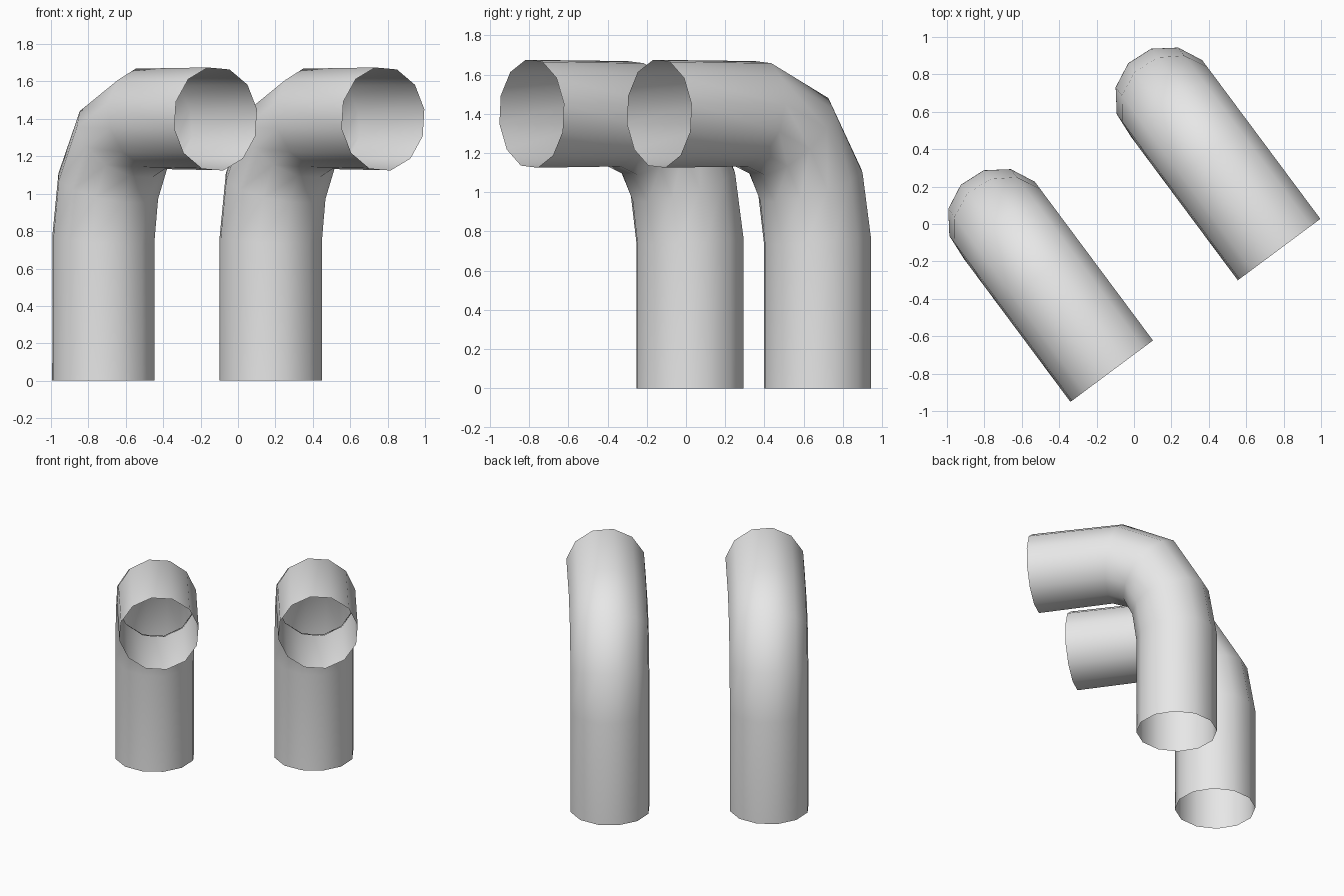
import bpy, bmesh, math
from mathutils import Vector

cube = bpy.data.objects.get("Cube")
if cube:
    bpy.data.objects.remove(cube)

SIDES, RADIUS = 12, 0.28
TWIST = math.radians(10.7)            # roll of the cross-section
REACH = Vector((0.597, -0.802, 0))    # heading of the horizontal arm
SIDE = Vector((0.802, 0.597, 0))
UP = Vector((0, 0, 1))

# Centre line of the elbow as (distance along the arm, height)
PATH = [(0, 0), (0, 0.755), (0.044, 1.04), (0.18, 1.287), (0.42, 1.4), (1.006, 1.4)]

grey = bpy.data.materials.new("pale grey")
grey.use_nodes = True
colour = (0.8, 0.8, 0.8, 1)
grey.diffuse_color = colour
grey.node_tree.nodes["Principled BSDF"].inputs["Base Color"].default_value = colour


def bent_pipe(name, foot):
    """Open tube swept along PATH, with each ring mitred between its neighbours."""
    bm = bmesh.new()
    points = [foot + REACH * u + UP * z for u, z in PATH]
    rings = []
    for i, p in enumerate(points):
        before = (p - points[i - 1]).normalized() if i else UP
        after = (points[i + 1] - p).normalized() if i < len(points) - 1 else before
        outward = SIDE.cross((before + after).normalized())
        ring = []
        for k in range(SIDES):
            a = TWIST + math.tau * k / SIDES
            ring.append(bm.verts.new(p + RADIUS * (outward * math.cos(a) + SIDE * math.sin(a))))
        rings.append(ring)
    for low, high in zip(rings, rings[1:]):
        for k in range(SIDES):
            n = (k + 1) % SIDES
            bm.faces.new((low[k], low[n], high[n], high[k])).smooth = True
    bmesh.ops.recalc_face_normals(bm, faces=bm.faces)
    # Make sure the outer wall faces away from the foot's axis
    first = bm.faces[:][0]
    if first.normal.dot(first.calc_center_median() - foot - UP * PATH[1][1] / 2) < 0:
        bmesh.ops.reverse_faces(bm, faces=bm.faces)
    mesh = bpy.data.meshes.new(name)
    bm.to_mesh(mesh)
    bm.free()
    mesh.materials.append(grey)
    bpy.context.collection.objects.link(bpy.data.objects.new(name, mesh))


bent_pipe("front_pipe", Vector((-0.72, 0.02, 0)))
bent_pipe("back_pipe", Vector((0.175, 0.67, 0)))
